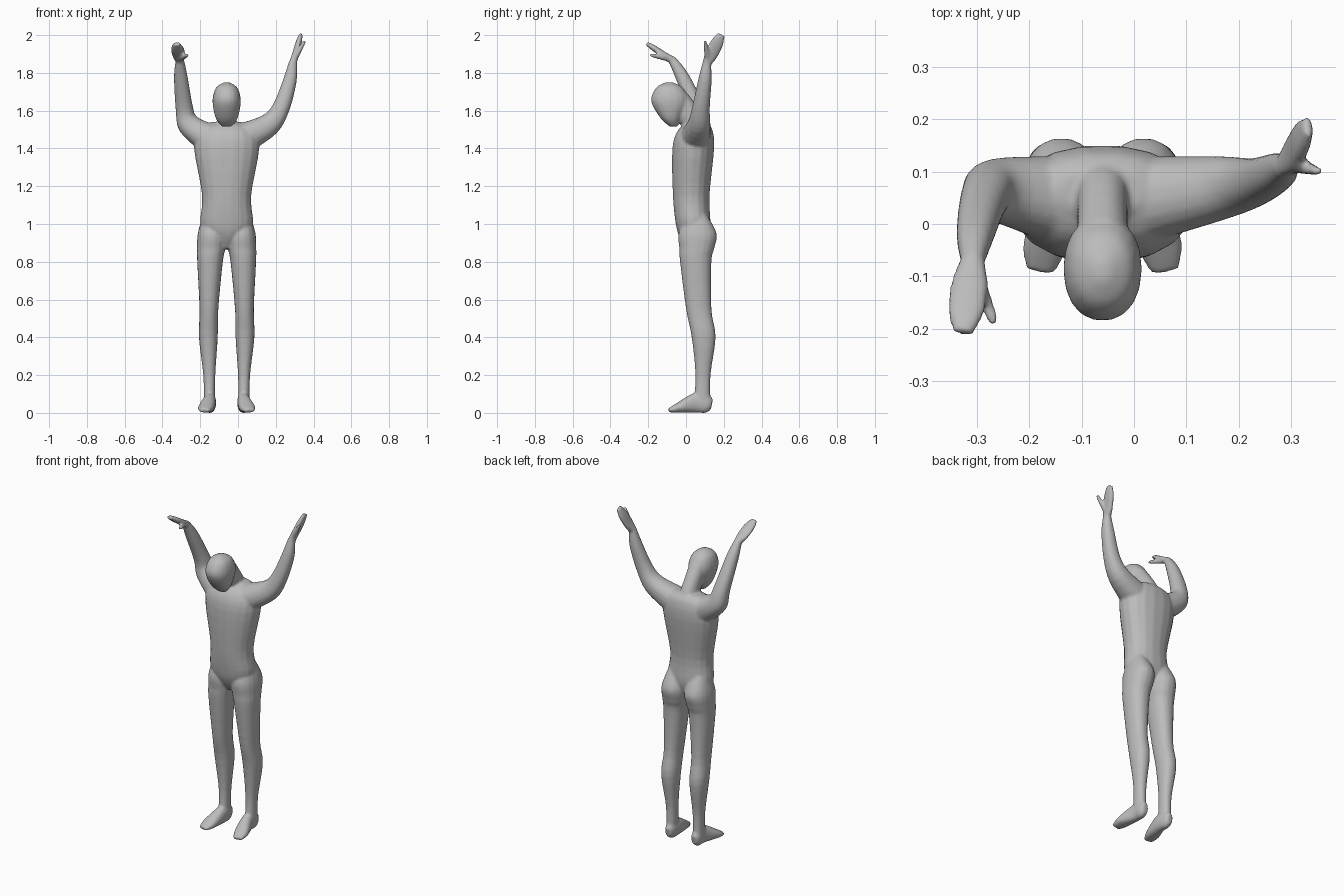
import bpy
import bmesh
import math
from mathutils import Vector
from mathutils.geometry import interpolate_bezier

if "Cube" in bpy.data.objects:
    bpy.data.objects.remove(bpy.data.objects["Cube"], do_unlink=True)

SIDES = 18
STEPS = 4  # slices from one key section to the next
MIDDLE = -.06  # x of the body's plane of symmetry
ACROSS = Vector((1, 0, 0))
DEEP = Vector((0, 1, 0))
bm = bmesh.new()


def smooth_path(keys):
    """Add smoothly interpolated sections between the key sections."""
    last = len(keys) - 1
    result = []
    for i in range(last):
        before, start = keys[max(i - 1, 0)], keys[i]
        end, after = keys[i + 1], keys[min(i + 2, last)]
        tracks = [
            interpolate_bezier(b, b + (c - a) / 6, c - (d - b) / 6, c, STEPS + 1)
            for a, b, c, d in zip(before, start, end, after)
        ]
        result += list(zip(*tracks))[:-1]
    return result + [keys[last]]


def bend(value, power):
    """Square off a sine or cosine for a fuller ellipse."""
    return math.copysign(abs(value) ** (2 / power), value)


def skin(keys, power=2.2):
    """Join sections (centre, half-axis, half-axis) into a closed tube."""
    rings = []
    for centre, u, v in smooth_path(keys):
        ring = []
        for i in range(SIDES):
            angle = math.tau * i / SIDES
            offset = u * bend(math.cos(angle), power) + v * bend(math.sin(angle), power)
            ring.append(bm.verts.new(centre + offset))
        rings.append(ring)
    for low, high in zip(rings, rings[1:]):
        for i in range(SIDES):
            j = (i + 1) % SIDES
            bm.faces.new((low[i], low[j], high[j], high[i]))
    bm.faces.new(rings[0][::-1])
    bm.faces.new(rings[-1])


def slab(z, half_width, front, back, x=0):
    """A level section, with x measured from the body's middle."""
    centre = Vector((MIDDLE + x, (front + back) / 2, z))
    return centre, ACROSS * half_width, DEEP * (back - front) / 2


def limb(points, widths, thicknesses, wide_axis):
    """A tube along a path, with its sections square to the path."""
    keys = []
    for i, point in enumerate(points):
        along = points[min(i + 1, len(points) - 1)] - points[max(i - 1, 0)]
        along.normalize()
        u = (wide_axis - along * wide_axis.dot(along)).normalized()
        keys.append((point, u * widths[i], along.cross(u) * thicknesses[i]))
    skin(keys)


def arm(chest, deltoid, elbow, forearm, wrist, fingertip, thumb_tip, palm_axis):
    """An arm with its flat hand and separate thumb."""
    chest, deltoid, elbow, forearm, wrist, fingertip, thumb_tip = map(
        Vector, (chest, deltoid, elbow, forearm, wrist, fingertip, thumb_tip))
    radii = (.08, .06, .046, .036, .023)
    limb((chest, deltoid, elbow, forearm, wrist), radii, radii, palm_axis)
    # Hand
    path = [wrist.lerp(fingertip, part) for part in (0, .3, .7, 1)]
    limb(path, (.023, .035, .035, .02), (.022, .017, .016, .01), palm_axis)
    # Thumb
    root = wrist.lerp(fingertip, .1)
    taper = (.017, .014, .009)
    limb((root, root.lerp(thumb_tip, .5), thumb_tip), taper, taper, palm_axis)


# Torso, from groin to collar
skin([
    slab(z=.87, half_width=.025, front=0, back=.07),
    slab(z=.93, half_width=.09, front=-.035, back=.11),
    slab(z=1, half_width=.14, front=-.055, back=.13),
    slab(z=1.15, half_width=.13, front=-.07, back=.125),
    slab(z=1.4, half_width=.173, front=-.073, back=.15),
    slab(z=1.5, half_width=.15, front=-.04, back=.14),
    slab(z=1.54, half_width=.08, front=.02, back=.11),
])

# Head, bowed forward
skin([
    slab(z=1.515, half_width=.025, front=-.085, back=-.045),
    slab(z=1.56, half_width=.058, front=-.135, back=-.025),
    slab(z=1.65, half_width=.075, front=-.185, back=.015),
    slab(z=1.72, half_width=.058, front=-.16, back=-.015),
    slab(z=1.75, half_width=.015, front=-.11, back=-.07),
])

# Neck, leaning forward out of the shoulders
limb(
    [Vector((MIDDLE, .08, 1.44)), Vector((MIDDLE, .047, 1.53)), Vector((MIDDLE, -.04, 1.66))],
    widths=(.075, .05, .05),
    thicknesses=(.06, .062, .058),
    wide_axis=ACROSS,
)

# Legs and feet, one on each side
for side in (-1, 1):
    skin([
        slab(z=1.05, half_width=.045, front=0, back=.11, x=side * .08),
        slab(z=.95, half_width=.075, front=-.04, back=.163, x=side * .078),
        slab(z=.87, half_width=.075, front=-.036, back=.15, x=side * .082),
        slab(z=.8, half_width=.068, front=-.032, back=.135, x=side * .088),
        slab(z=.55, half_width=.05, front=0, back=.135, x=side * .094),
        slab(z=.4, half_width=.05, front=.03, back=.157, x=side * .097),
        slab(z=.2, half_width=.032, front=.05, back=.13, x=side * .092),
        slab(z=.05, half_width=.03, front=.04, back=.13, x=side * .091),
    ])
    foot_path = [(.09, .137, .045), (.09, .11, .05), (.09, .05, .053), (.11, -.04, .027), (.12, -.09, .013)]
    limb(
        [Vector((MIDDLE + side * x, y, z)) for x, y, z in foot_path],
        widths=(.018, .03, .034, .042, .027),
        thicknesses=(.028, .05, .053, .027, .011),
        wide_axis=ACROSS,
    )

# Left arm, raised up and out
arm(
    chest=(.04, .05, 1.46),
    deltoid=(.17, .07, 1.53),
    elbow=(.23, .08, 1.62),
    forearm=(.275, .1, 1.76),
    wrist=(.29, .11, 1.85),
    fingertip=(.333, .187, 2.003),
    thumb_tip=(.353, .1, 1.97),
    palm_axis=DEEP,
)

# Right arm, raised up and reaching forward
arm(
    chest=(-.165, .05, 1.46),
    deltoid=(-.263, .065, 1.53),
    elbow=(-.285, .05, 1.62),
    forearm=(-.303, -.02, 1.78),
    wrist=(-.308, -.07, 1.865),
    fingertip=(-.326, -.207, 1.955),
    thumb_tip=(-.266, -.19, 1.895),
    palm_axis=ACROSS,
)

bmesh.ops.recalc_face_normals(bm, faces=bm.faces[:])
mesh = bpy.data.meshes.new("body")
bm.to_mesh(mesh)
bm.free()
body = bpy.data.objects.new("body", mesh)
bpy.context.scene.collection.objects.link(body)

# Fuse the parts into one skin and soften the joints
fuse = body.modifiers.new("fuse", "REMESH")
fuse.mode = "VOXEL"
fuse.voxel_size = .007
fuse.use_smooth_shade = True
soften = body.modifiers.new("soften", "SMOOTH")
soften.factor = .5
soften.iterations = 5

# One plain grey
grey = bpy.data.materials.new("plain grey")
grey.use_nodes = True
colour = (.5, .5, .5, 1)
grey.diffuse_color = colour
grey.node_tree.nodes["Principled BSDF"].inputs["Base Color"].default_value = colour
mesh.materials.append(grey)
